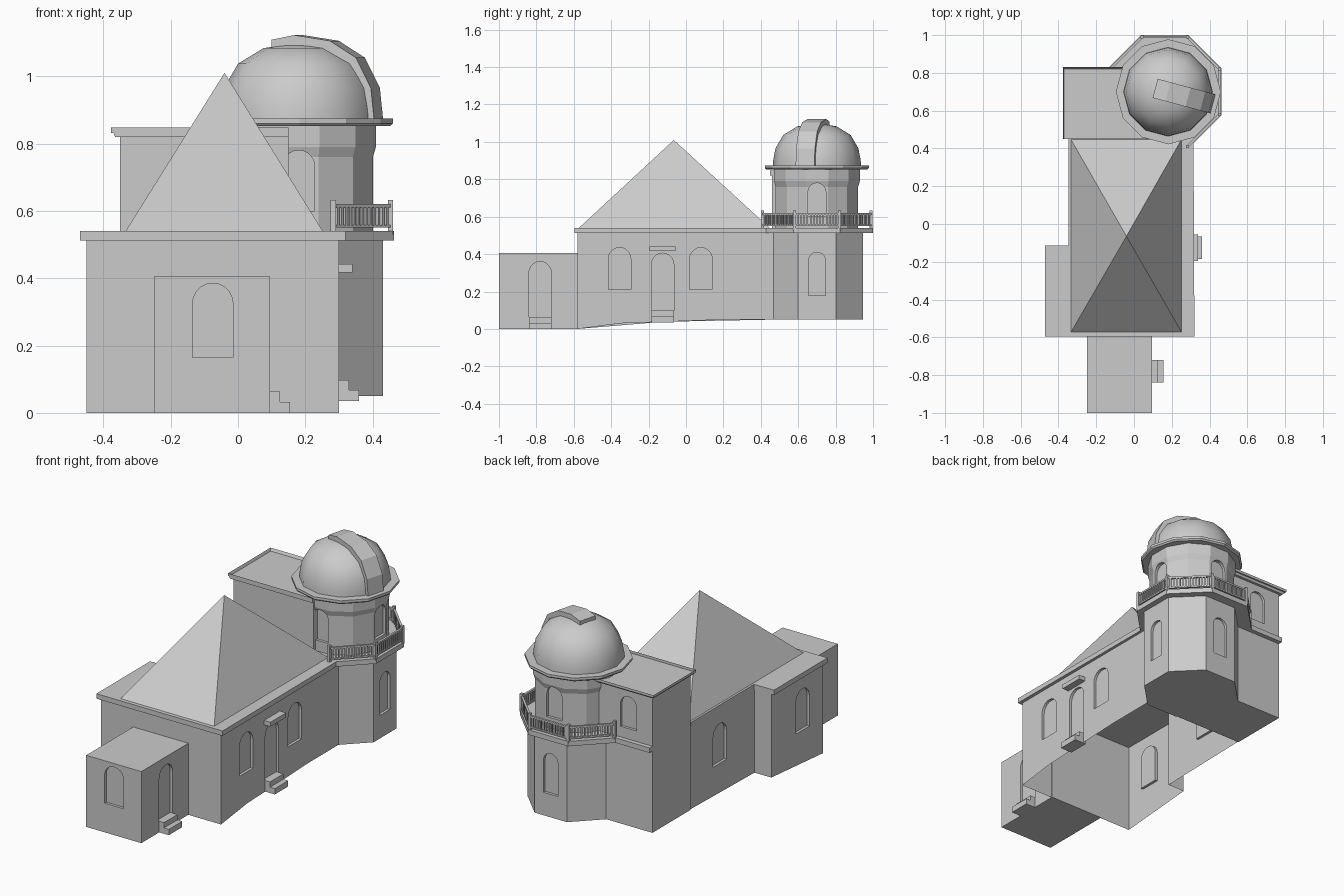
import bpy, bmesh
from math import sin, cos, pi, radians, hypot, atan2
from mathutils import Matrix, Vector

if "Cube" in bpy.data.objects:
    bpy.data.objects.remove(bpy.data.objects["Cube"], do_unlink=True)


def material(name, v):
    m = bpy.data.materials.new(name)
    m.use_nodes = True
    m.diffuse_color = (v, v, v, 1)
    m.node_tree.nodes["Principled BSDF"].inputs["Base Color"].default_value = (v, v, v, 1)
    return m


STONE = material("pale grey stone", 0.6)


def finish(bm, name):
    bmesh.ops.recalc_face_normals(bm, faces=bm.faces)
    mesh = bpy.data.meshes.new(name)
    bm.to_mesh(mesh)
    bm.free()
    mesh.materials.append(STONE)
    ob = bpy.data.objects.new(name, mesh)
    bpy.context.collection.objects.link(ob)
    return ob


def extrude(bm, pts, lo, hi, mat=Matrix(), grow=0):
    """Prism over a polygon, from local z lo to hi."""
    a = [bm.verts.new(mat @ Vector((x, y, lo))) for x, y in pts]
    b = [bm.verts.new(mat @ Vector((x, y, hi))) for x, y in pts]
    n = len(pts)
    bm.faces.new(a[::-1])
    top = bm.faces.new(b)
    for i in range(n):
        bm.faces.new((a[i], a[(i + 1) % n], b[(i + 1) % n], b[i]))
    return top


def prism(name, pts, lo, hi):
    bm = bmesh.new()
    extrude(bm, pts, lo, hi)
    return finish(bm, name)


def rect(x0, x1, y0, y1):
    return [(x0, y0), (x1, y0), (x1, y1), (x0, y1)]


def ngon(n, r, cx=0, cy=0, phase=0):
    return [(cx + r * cos(phase + 2 * pi * i / n), cy + r * sin(phase + 2 * pi * i / n))
            for i in range(n)]


def lathe(name, profile, n, cx, cy, phase=0):
    """Closed turned solid from (radius, height) pairs."""
    bm = bmesh.new()
    rings = [[bm.verts.new((x, y, z)) for x, y in ngon(n, r, cx, cy, phase)] for r, z in profile]
    for a, b in zip(rings, rings[1:]):
        for i in range(n):
            j = (i + 1) % n
            bm.faces.new((a[i], a[j], b[j], b[i]))
    bm.faces.new(rings[0][::-1])
    bm.faces.new(rings[-1])
    return finish(bm, name)


FRONT, RIGHT, BACK, LEFT = 0, 90, 180, 270


def cut_openings(ob, openings, depth=0.015):
    """Sink round-headed openings (x, y, sill, width, top, facing) into a wall."""
    bm = bmesh.new()
    for x, y, sill, w, top, facing in openings:
        mat = (Matrix.Translation((x, y, 0)) @ Matrix.Rotation(radians(facing), 4, 'Z')
               @ Matrix.Rotation(pi / 2, 4, 'X'))
        r = w / 2
        arc = [(r * cos(pi * i / 10), top - r + r * sin(pi * i / 10)) for i in range(11)]
        extrude(bm, [(-r, sill), (r, sill)] + arc, -depth, 0.05, mat)
    cutter = finish(bm, ob.name + "_cutter")
    cutter.hide_render = True
    mod = ob.modifiers.new("openings", 'BOOLEAN')
    mod.operation, mod.solver, mod.object = 'DIFFERENCE', 'EXACT', cutter
    graph = bpy.context.evaluated_depsgraph_get()
    ob.data = bpy.data.meshes.new_from_object(ob.evaluated_get(graph))
    ob.modifiers.clear()
    bpy.data.objects.remove(cutter, do_unlink=True)


# Main hall with side wing: hollow underneath, footing follows the slope
hall = prism("hall_walls", [(-0.45, -0.58), (0.3, -0.58), (0.3, -0.35), (0.3, 0.2), (0.3, 0.47),
                            (-0.345, 0.47), (-0.345, -0.12), (-0.45, -0.12)], 0, 0.525)
for v in hall.data.vertices:
    if v.co.z < 0.1:
        y = v.co.y
        v.co.z = min(0.05, (y + 0.58) * 0.13 if y < -0.35 else 0.03 + (y + 0.35) * 0.036)
cut_openings(hall, [(0.3, -0.355, 0.21, 0.12, 0.435, RIGHT), (0.3, -0.125, 0.075, 0.12, 0.405, RIGHT),
                    (0.3, 0.08, 0.21, 0.12, 0.435, RIGHT), (-0.345, 0.19, 0.21, 0.12, 0.435, LEFT),
                    (-0.45, -0.4, 0.2, 0.12, 0.435, LEFT)])
bm = bmesh.new()
bm.from_mesh(hall.data)
floor = [f for f in bm.faces if f.normal.z < -0.5 and f.calc_center_median().z < 0.06]
bmesh.ops.delete(bm, geom=floor, context='FACES')
bm.to_mesh(hall.data)
bm.free()

prism("hall_cornice", [(-0.47, -0.595), (0.32, -0.595), (0.315, 0.45), (-0.346, 0.45),
                       (-0.346, -0.115), (-0.47, -0.115)], 0.512, 0.54)

# Pyramid roof
bm = bmesh.new()
base = [bm.verts.new((x, y, 0.538)) for x, y in rect(-0.335, 0.253, -0.575, 0.45)]
apex = bm.verts.new((-0.04, -0.065, 1.01))
bm.faces.new(base[::-1])
for i in range(4):
    bm.faces.new((base[i], base[(i + 1) % 4], apex))
finish(bm, "pyramid_roof")

# Front porch
porch = prism("porch", rect(-0.25, 0.095, -1.0, -0.575), 0, 0.405)
cut_openings(porch, [(-0.075, -1.0, 0.165, 0.12, 0.385, FRONT),
                     (0.095, -0.78, 0.03, 0.12, 0.36, RIGHT)])

# Door steps and door hood
for name, x, y, z in (("porch", 0.08, -0.78, 0), ("hall", 0.285, -0.125, 0.035)):
    prism(name + "_lower_step", rect(x, x + 0.075, y - 0.06, y + 0.06), z, z + 0.033)
    prism(name + "_upper_step", rect(x, x + 0.045, y - 0.06, y + 0.06), z + 0.033, z + 0.063)
prism("door_hood", rect(0.29, 0.34, -0.195, -0.055), 0.417, 0.442)

# Rear block with flared, sunken roof
block = prism("rear_block", rect(-0.35, 0.15, 0.46, 0.8), 0.05, 0.825)
cut_openings(block, [(-0.2, 0.8, 0.6, 0.1, 0.78, BACK)])
prism("rear_ledge", rect(-0.35, 0.0, 0.7, 0.825), 0.512, 0.54)
bm = bmesh.new()
top = extrude(bm, rect(-0.365, 0.15, 0.45, 0.815), 0.82, 0.847)
for v in top.verts:
    v.co.x -= 0.012 if v.co.x < 0 else 0
    v.co.y += 0.015 if v.co.y > 0.6 else 0
bmesh.ops.inset_region(bm, faces=[top], thickness=0.025)
bmesh.ops.translate(bm, verts=top.verts, vec=(0, 0, -0.015))
finish(bm, "rear_block_cornice")

# Octagonal tower base and deck
CX, CY = 0.185, 0.7
tower = prism("tower_base", ngon(8, 0.245 / cos(pi / 8), CX, CY, pi / 8), 0.05, 0.52)
cut_openings(tower, [(CX + 0.245, CY, 0.18, 0.09, 0.41, RIGHT),
                     (CX, CY + 0.245, 0.18, 0.09, 0.41, BACK)])
DX = 0.163
prism("tower_deck", ngon(8, 0.3 / cos(pi / 8), DX, CY, pi / 8), 0.512, 0.54)

# Deck railing
bm = bmesh.new()
corners = ngon(8, 0.29 / cos(pi / 8), DX, CY, pi / 8)
path = [corners[i] for i in (6, 7, 0, 1, 2, 3)]
for x, y in path:
    extrude(bm, rect(x - 0.008, x + 0.008, y - 0.008, y + 0.008), 0.53, 0.632)
for (x0, y0), (x1, y1) in zip(path, path[1:]):
    length = hypot(x1 - x0, y1 - y0)
    mat = Matrix.Translation((x0, y0, 0)) @ Matrix.Rotation(atan2(y1 - y0, x1 - x0), 4, 'Z')
    for lo, hi in ((0.55, 0.558), (0.61, 0.62)):
        extrude(bm, rect(0, length, -0.006, 0.006), lo, hi, mat)
    for k in range(1, 14):
        s = length * k / 14
        extrude(bm, rect(s - 0.004, s + 0.004, -0.004, 0.004), 0.552, 0.615, mat)
finish(bm, "deck_railing")

# Drum, ring and dome
drum = lathe("drum", [(0.228, 0.53), (0.228, 0.76), (0.238, 0.79), (0.238, 0.865)], 12, CX - 0.005, CY, pi / 12)
cut_openings(drum, [(CX - 0.005 + 0.22 * cos(a), CY + 0.22 * sin(a), 0.6, 0.095, 0.78, f)
                    for a, f in ((-pi / 2, FRONT), (0, RIGHT), (pi / 2, BACK))])
lathe("dome_ring", [(0.27, 0.852), (0.278, 0.86), (0.278, 0.874)], 12, CX - 0.003, CY, 0)
dome = lathe("dome", [(0.236, 0.865), (0.234, 0.9), (0.222, 0.965), (0.18, 1.037), (0.105, 1.083),
                      (0.03, 1.096)], 12, CX - 0.005, CY)

# Raised shutter over the dome slit
bm = bmesh.new()
mat = (Matrix.Translation((CX - 0.005, CY, 0)) @ Matrix.Rotation(radians(-15), 4, 'Z')
       @ Matrix.Rotation(pi / 2, 4, 'X'))
extrude(bm, [(-0.07, 1.06), (0.1, 1.04), (0.19, 0.95), (0.2, 0.87), (0.246, 0.87), (0.236, 0.965),
             (0.19, 1.055), (0.11, 1.105), (0, 1.122), (-0.07, 1.108)], -0.052, 0.052, mat)
finish(bm, "dome_shutter")

# Soft shading on the dome only
bpy.ops.object.select_all(action='DESELECT')
dome.select_set(True)
bpy.context.view_layer.objects.active = dome
bpy.ops.object.shade_smooth_by_angle(angle=radians(35))
